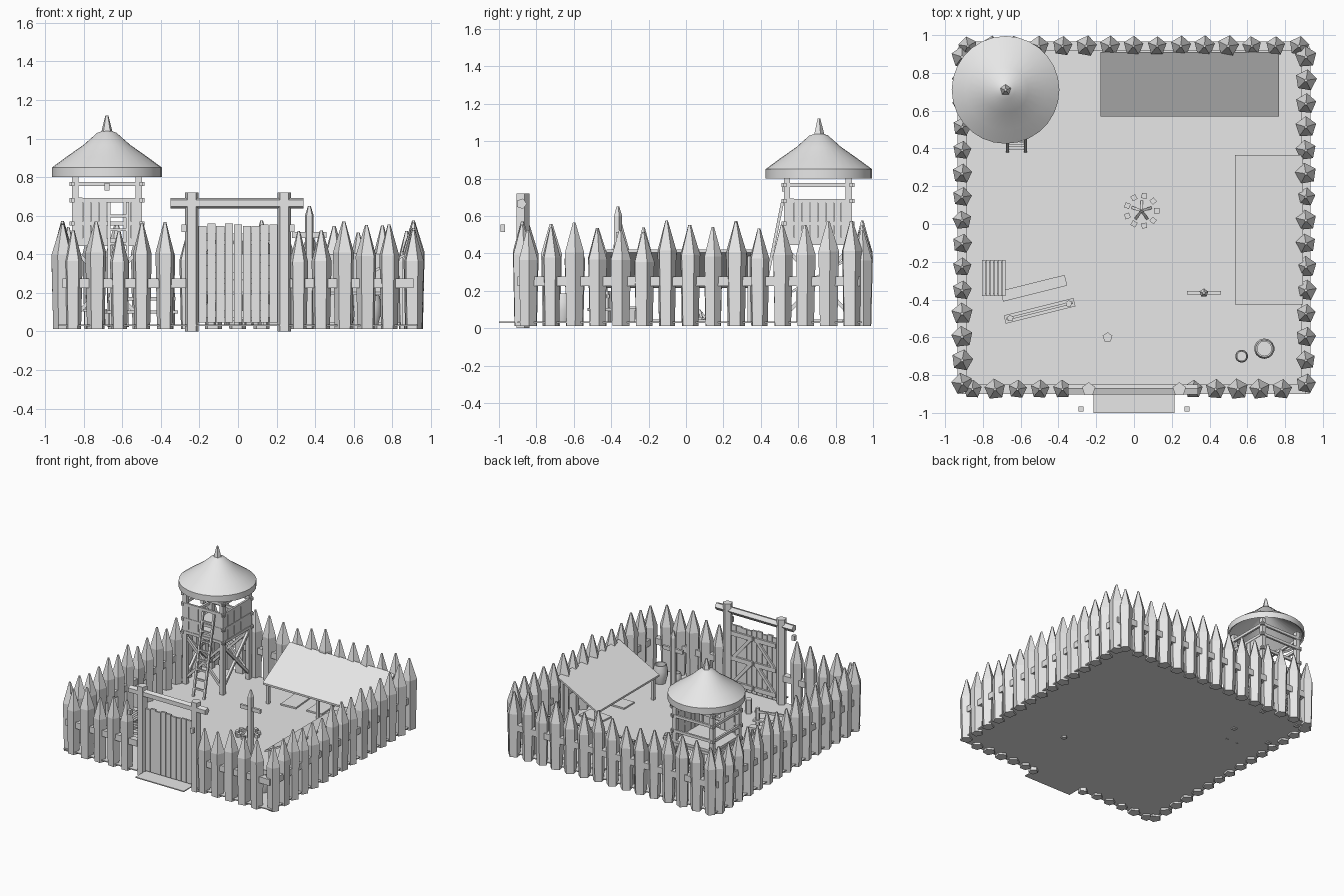
import bpy, bmesh, math, random
from mathutils import Vector, Matrix

random.seed(4)
if "Cube" in bpy.data.objects:
    bpy.data.objects.remove(bpy.data.objects["Cube"], do_unlink=True)

grey = bpy.data.materials.new("plain grey")
grey.use_nodes = True
tone = (0.8, 0.8, 0.8, 1)
grey.diffuse_color = tone
grey.node_tree.nodes["Principled BSDF"].inputs["Base Color"].default_value = tone


class Part:
    """Collects simple solids into one named object."""
    def __init__(self, name):
        self.name, self.bm = name, bmesh.new()

    def box(self, centre, size, turn=0):
        m = Matrix.Translation(centre) @ Matrix.Rotation(turn, 4, 'Z') @ Matrix.Diagonal((*size, 1))
        bmesh.ops.create_cube(self.bm, size=1, matrix=m)
        return self

    def beam(self, a, b, wide, thick=None):
        a, b = Vector(a), Vector(b)
        turn = (b - a).to_track_quat('Z', 'Y').to_matrix().to_4x4()
        m = Matrix.Translation((a + b) / 2) @ turn @ Matrix.Diagonal((wide, thick or wide, (b - a).length, 1))
        bmesh.ops.create_cube(self.bm, size=1, matrix=m)
        return self

    def slope(self, low, high, along, thick):
        """Flat slab whose section runs low to high, stretched along a vector."""
        low, high, along = Vector(low), Vector(high), Vector(along)
        up = Vector((0, 0, thick))
        quad = (low, high, high + along, low + along)
        under = [self.bm.verts.new(p) for p in quad]
        over = [self.bm.verts.new(p + up) for p in quad]
        self.bm.faces.new(under[::-1])
        self.bm.faces.new(over)
        for i in range(4):
            j = (i + 1) % 4
            self.bm.faces.new((under[i], under[j], over[j], over[i]))
        bmesh.ops.recalc_face_normals(self.bm, faces=self.bm.faces)
        return self

    def lathe(self, profile, sides, matrix, caps=True):
        rings = []
        for r, z in profile:
            rings.append([self.bm.verts.new(matrix @ Vector((r * math.cos(t), r * math.sin(t), z)))
                          for t in (math.tau * i / sides + math.pi / 2 for i in range(sides))])
        for low, high in zip(rings, rings[1:]):
            for i in range(sides):
                j = (i + 1) % sides
                self.bm.faces.new((low[i], low[j], high[j], high[i]))
        if caps:
            self.bm.faces.new(rings[0][::-1])
            self.bm.faces.new(rings[-1])
        return self

    def done(self, smooth=False):
        mesh = bpy.data.meshes.new(self.name)
        self.bm.to_mesh(mesh)
        self.bm.free()
        mesh.materials.append(grey)
        ob = bpy.data.objects.new(self.name, mesh)
        bpy.context.collection.objects.link(ob)
        if smooth:
            bpy.ops.object.select_all(action='DESELECT')
            ob.select_set(True)
            bpy.context.view_layer.objects.active = ob
            bpy.ops.object.shade_smooth_by_angle(angle=math.radians(35))


at = Matrix.Translation
G = 0.035  # ground level

# Ground and entry plank
Part("ground").box((0, 0.02, G - 0.004), (1.86, 1.84, 0.008)).done()
Part("entry_plank").box((0, -0.94, G - 0.004), (0.43, 0.12, 0.008)).done()


# Palisade of pointed five-sided stakes
def stake(part, x, y):
    top, r = random.uniform(0.51, 0.575), random.uniform(0.05, 0.059)
    m = at((x, y, 0)) @ Matrix.Rotation(random.uniform(-0.2, 0.2), 4, 'Z')
    part.lathe([(r * 0.84, 0.012), (r, top - 0.16), (r * 0.14, top)], 5, m)


front = Part("front_stakes")
for i in range(5):
    stake(front, -0.855 + 0.119 * i, -0.875)
    stake(front, 0.315 + 0.117 * i, -0.875)
front.done()
back = Part("back_stakes")
for i in range(15):
    stake(back, -0.88 + 0.1253 * i, 0.942)
back.done()
for side, name in ((-1, "right_stakes"), (1, "left_stakes")):
    wall = Part(name)
    for i in range(15):
        stake(wall, side * 0.91, -0.845 + 0.1235 * i)
    wall.done()

rails = Part("fence_rails")
for x in (-0.91, 0.91):
    rails.box((x, 0.03, 0.25), (0.05, 1.8, 0.05))
rails.box((0, 0.942, 0.25), (1.8, 0.05, 0.05))
for x in (-0.59, 0.59):
    rails.box((x, -0.875, 0.25), (0.64, 0.05, 0.05))
rails.done()

# Gate frame
frame = Part("gate_frame")
for x in (-0.24, 0.24):
    frame.lathe([(0.037, 0), (0.037, 0.72)], 5, at((x, -0.875, 0)))
lie = Matrix.Rotation(math.pi / 2, 4, 'Y')
frame.lathe([(0.029, -0.35), (0.029, 0.34)], 5, at((0, -0.88, 0.665)) @ lie)
frame.done()

# Gate doors with braces on the inside
gate = Part("gate_planks")
for i in range(9):
    top = random.uniform(0.545, 0.56)
    gate.box((-0.184 + 0.046 * i, -0.88, (top + 0.045) / 2), (0.042, 0.016, top - 0.045))
gate.done()
braces = Part("gate_braces")
for s in (-1, 1):
    for z in (0.09, 0.29, 0.49):
        braces.box((s * 0.104, -0.865, z), (0.19, 0.016, 0.035))
    for z in (0.09, 0.29):
        braces.beam((s * 0.19, -0.865, z), (s * 0.02, -0.865, z + 0.2), 0.014, 0.025)
braces.done()
lamps = Part("gate_lamps")
for x in (-0.28, 0.28):
    lamps.box((x, -0.98, 0.535), (0.026, 0.026, 0.04))
lamps.done()

# Watchtower frame
TX, TY, H = -0.68, 0.705, 0.165
legs = Part("tower_legs")
corners = [(TX + a * H, TY + b * H) for a, b in ((-1, -1), (1, -1), (1, 1), (-1, 1))]
for x, y in corners:
    legs.box((x, y, 0.42), (0.034, 0.034, 0.8))
for (ax, ay), (bx, by) in zip(corners, corners[1:] + corners[:1]):
    legs.beam((ax, ay, 0.08), (bx, by, 0.42), 0.02)
    legs.beam((bx, by, 0.08), (ax, ay, 0.42), 0.02)
legs.done()
bars = Part("tower_rails")
for z in (0.455, 0.56, 0.68, 0.765):
    for s in (-1, 1):
        bars.box((TX, TY + s * (H + 0.012), z), (0.39, 0.016, 0.022))
        bars.box((TX + s * (H + 0.012), TY, z), (0.016, 0.39, 0.022))
bars.done()
Part("tower_floor").box((TX, TY, 0.475), (0.36, 0.36, 0.02)).done()

# Watchtower plank walls, with an opening for the ladder
walls = Part("tower_walls")
for i in range(8):
    off = -0.147 + 0.042 * i
    low, high = random.uniform(0.45, 0.48), random.uniform(0.68, 0.695)
    if i not in (4, 5):
        walls.box((TX + off, TY - H - 0.01, (low + high) / 2), (0.039, 0.014, high - low))
    walls.box((TX + H + 0.01, TY + off, (low + high) / 2), (0.014, 0.039, high - low))
walls.done()
Part("tower_lamp").box((TX, TY - 0.18, 0.75), (0.026, 0.026, 0.04)).done()

# Watchtower roof and spike
roof = Part("tower_roof")
roof.lathe([(0.27, 0.81), (0.285, 0.80), (0.285, 0.85), (0.21, 0.905), (0.12, 0.968), (0.05, 1.03), (0.005, 1.045)],
           28, at((TX, TY + 0.005, 0)), caps=False)
roof.lathe([(0.004, 1.02), (0.07, 0.97), (0.27, 0.83), (0.27, 0.81)], 28, at((TX, TY + 0.005, 0)), caps=False)
roof.done(smooth=True)
Part("roof_spike").lathe([(0.034, 1.02), (0.008, 1.12)], 5, at((TX, TY + 0.005, 0))).done()

# Ladder
ladder = Part("ladder")
foot, head = Vector((-0.622, 0.385, 0.025)), Vector((-0.622, 0.515, 0.67))
for s in (-0.048, 0.048):
    shift = Vector((s, 0, 0))
    ladder.beam(foot + shift, head + shift, 0.016)
for i in range(1, 9):
    ladder.box(foot.lerp(head, i / 9), (0.1, 0.014, 0.014))
ladder.done()

# Two lean-to shelters, high at the wall and low towards the yard
Part("back_shelter_roof").slope((-0.178, 0.57, 0.19), (-0.178, 0.91, 0.39), (0.945, 0, 0), 0.015).done()
Part("side_shelter_roof").slope((0.535, -0.425, 0.215), (0.895, -0.425, 0.405), (0, 0.79, 0), 0.015).done()
posts = Part("shelter_posts")
for x in (-0.15, 0.295, 0.74):
    posts.box((x, 0.6, 0.12), (0.022, 0.022, 0.17))
    posts.box((x, 0.88, 0.2), (0.022, 0.022, 0.34))
for y in (-0.39, 0.34):
    posts.box((0.565, y, 0.13), (0.022, 0.022, 0.19))
    posts.box((0.865, y, 0.21), (0.022, 0.022, 0.35))
posts.done()
mats = Part("sleeping_mats")
for x, y, w, d in ((0, 0.73, 0.13, 0.2), (0.22, 0.75, 0.13, 0.2), (0.45, 0.74, 0.13, 0.2),
                   (0.74, -0.19, 0.2, 0.13), (0.74, 0.1, 0.2, 0.13)):
    mats.box((x, y, G + 0.006), (w, d, 0.012), random.uniform(-0.1, 0.1))
mats.done()

# Campfire
stones, logs = Part("fire_stones"), Part("fire_logs")
for i in range(9):
    t = math.tau * i / 9
    stones.box((0.04 + 0.08 * math.cos(t), 0.07 + 0.08 * math.sin(t), G + 0.012), (0.028, 0.028, 0.024), t)
for i in range(5):
    t = math.tau * i / 5 + 0.3
    logs.beam((0.04 + 0.05 * math.cos(t), 0.07 + 0.05 * math.sin(t), G), (0.04, 0.07, G + 0.06), 0.014)
stones.done()
logs.done()

# Training post and chopping stump
dummy = Part("training_post")
dummy.lathe([(0.024, 0.015), (0.024, 0.6), (0.008, 0.65)], 5, at((0.37, -0.365, 0)))
dummy.box((0.37, -0.365, 0.5), (0.18, 0.018, 0.03)).done()
Part("stump").lathe([(0.027, G), (0.027, 0.15)], 5, at((-0.14, -0.6, 0))).done()

# Open pots
pots = Part("pots")
for x, y, r, h in ((0.57, -0.7, 0.034, 0.1), (0.69, -0.66, 0.054, 0.15)):
    pots.lathe([(r * 0.7, 0), (r, h * 0.4), (r, h * 0.7), (r * 0.85, h), (r * 0.7, h), (r * 0.7, h * 0.15)],
               14, at((x, y, G)))
pots.done(smooth=True)

# Bench, rack and slatted crate
tilt = math.radians(14)
bench = Part("bench").box((-0.53, -0.34, 0.1), (0.35, 0.058, 0.016), tilt)
rack = Part("rack").box((-0.5, -0.46, 0.1), (0.38, 0.045, 0.016), tilt)
for s in (-1, 1):
    dx, dy = s * 0.16 * math.cos(tilt), s * 0.16 * math.sin(tilt)
    bench.box((-0.53 + dx, -0.34 + dy, 0.065), (0.02, 0.05, 0.06), tilt)
    rack.lathe([(0.018, G), (0.018, 0.2)], 5, at((-0.5 + dx, -0.46 + dy, 0)))
rack.box((-0.5, -0.46, 0.17), (0.36, 0.014, 0.018), tilt).done()
bench.done()
crate = Part("slatted_crate").box((-0.742, -0.285, 0.07), (0.11, 0.17, 0.07))
for i in range(6):
    crate.box((-0.795 + 0.0212 * i, -0.285, 0.11), (0.018, 0.19, 0.012))
crate.done()
